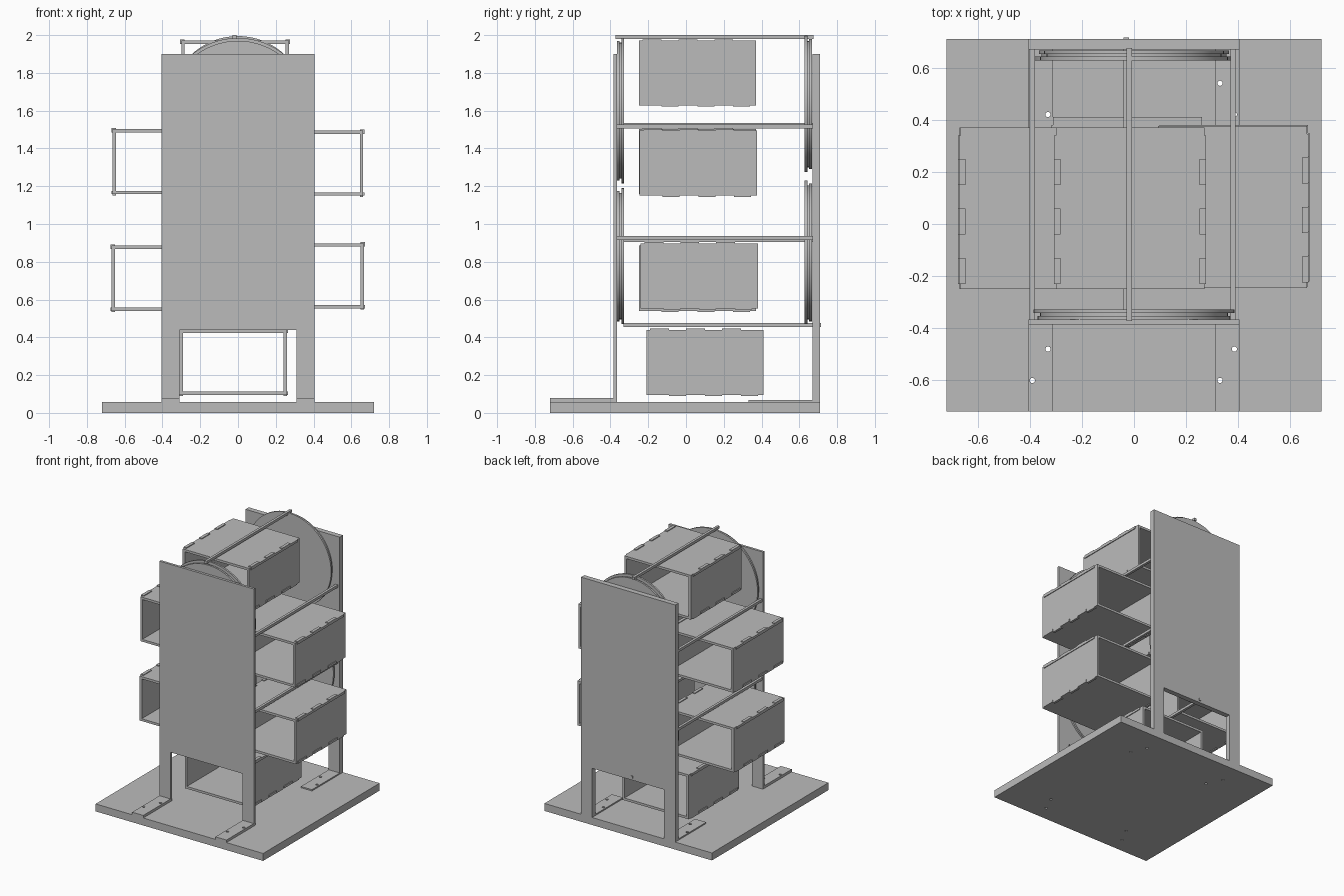
import bpy, bmesh, math
from mathutils import Matrix, Vector

cube = bpy.data.objects.get("Cube")
if cube:
    bpy.data.objects.remove(cube, do_unlink=True)

grey = bpy.data.materials.new("plain_grey")
grey.use_nodes = True
grey.diffuse_color = (0.5, 0.5, 0.5, 1)
grey.node_tree.nodes["Principled BSDF"].inputs["Base Color"].default_value = (0.5, 0.5, 0.5, 1)


def finish(name, bm):
    bmesh.ops.recalc_face_normals(bm, faces=bm.faces)
    mesh = bpy.data.meshes.new(name)
    bm.to_mesh(mesh)
    bm.free()
    mesh.materials.append(grey)
    obj = bpy.data.objects.new(name, mesh)
    bpy.context.collection.objects.link(obj)
    return obj


def add_block(bm, x, y, z):
    """Add a box given its (min, max) range on each axis."""
    lo, hi = Vector((x[0], y[0], z[0])), Vector((x[1], y[1], z[1]))
    size = hi - lo
    matrix = Matrix.Translation((lo + hi) / 2) @ Matrix.Diagonal((*size, 1))
    bmesh.ops.create_cube(bm, size=1, matrix=matrix)


def block(name, x, y, z):
    bm = bmesh.new()
    add_block(bm, x, y, z)
    return finish(name, bm)


def extrude_y(name, profile, y0, y1):
    """Extrude an (x, z) outline from y0 to y1."""
    bm = bmesh.new()
    face = bm.faces.new([bm.verts.new((x, y0, z)) for x, z in profile])
    moved = bmesh.ops.extrude_face_region(bm, geom=[face])["geom"]
    bmesh.ops.translate(bm, vec=(0, y1 - y0, 0),
                        verts=[g for g in moved if isinstance(g, bmesh.types.BMVert)])
    return finish(name, bm)


def smooth(obj):
    bpy.ops.object.select_all(action='DESELECT')
    obj.select_set(True)
    bpy.context.view_layer.objects.active = obj
    bpy.ops.object.shade_smooth_by_angle(angle=math.radians(30))


def disc(name, z, radius, y0, y1):
    bm = bmesh.new()
    matrix = Matrix.Translation((0, (y0 + y1) / 2, z)) @ Matrix.Rotation(math.pi / 2, 4, 'X')
    bmesh.ops.create_cone(bm, cap_ends=True, segments=72, radius1=radius,
                          radius2=radius, depth=y1 - y0, matrix=matrix)
    smooth(finish(name, bm))


# Base slab and the flat feet of the two uprights
BASE = 0.058
drilled = [block("base", (-0.72, 0.72), (-0.72, 0.71), (0, BASE))]
for side, x in (("left", (0.31, 0.405)), ("right", (-0.405, -0.31))):
    drilled.append(block("front_foot_" + side, x, (-0.72, -0.38), (BASE, 0.078)))
    drilled.append(block("back_foot_" + side, x, (0.33, 0.675), (BASE, 0.068)))

# Screw holes through the base and feet
bm = bmesh.new()
for x, y in ((-0.33, -0.48), (-0.39, -0.6), (0.385, -0.48), (0.33, -0.6),
             (-0.33, 0.42), (-0.39, 0.54), (0.385, 0.42), (0.33, 0.54)):
    bmesh.ops.create_cone(bm, cap_ends=True, segments=16, radius1=0.01, radius2=0.01,
                          depth=0.4, matrix=Matrix.Translation((x, y, 0)))
cutter = finish("screw_hole_cutter", bm)
cutter.hide_render = True
for obj in drilled:
    mod = obj.modifiers.new("holes", 'BOOLEAN')
    mod.operation = 'DIFFERENCE'
    mod.solver = 'EXACT'
    mod.object = cutter
graph = bpy.context.evaluated_depsgraph_get()
graph.update()
cut_meshes = [bpy.data.meshes.new_from_object(o.evaluated_get(graph)) for o in drilled]
for obj, mesh in zip(drilled, cut_meshes):
    obj.modifiers.clear()
    obj.data = mesh
bpy.data.objects.remove(cutter, do_unlink=True)

# Tall uprights with a doorway at the bottom
W, D, TOP, DOOR = 0.405, 0.31, 1.9, 0.44
upright = [(-W, BASE), (-W, TOP), (W, TOP), (W, BASE), (D, BASE), (D, DOOR), (-D, DOOR), (-D, BASE)]
extrude_y("front_upright", upright, -0.385, -0.366)
extrude_y("back_upright", upright, 0.67, 0.71)

# Grooved wheels: rim, narrower core, rim
for name, z, radius, y in (("front_top", 1.6, 0.385, -0.366), ("front_bottom", 0.83, 0.36, -0.366),
                           ("back_top", 1.635, 0.36, 0.628), ("back_bottom", 0.85, 0.38, 0.628)):
    outer, inner = (-0.015, 0) if y < 0 else (0, -0.015)
    disc(name + "_wheel_rim_a", z, radius + outer, y, y + 0.014)
    disc(name + "_wheel_core", z, radius - 0.025, y + 0.014, y + 0.024)
    disc(name + "_wheel_rim_b", z, radius + inner, y + 0.024, y + 0.038)

# Hanger rods running front to back
for name, x, z, y in (("top", -0.018, 1.99, (-0.372, 0.675)), ("bottom", -0.03, 0.465, (-0.33, 0.716)),
                      ("upper_right", -0.39, 1.524, (-0.366, 0.67)), ("upper_left", 0.38, 1.516, (-0.366, 0.67)),
                      ("lower_right", -0.39, 0.914, (-0.366, 0.67)), ("lower_left", 0.38, 0.926, (-0.366, 0.67))):
    block("rod_" + name, (x - 0.01, x + 0.01), y, (z - 0.01, z + 0.01))


def carrier(name, x0, y0, z0):
    """Open-ended box with finger-jointed edges."""
    w, length, h, t, lip = 0.57, 0.62, 0.345, 0.018, 0.006
    x1, z1, y = x0 + w, z0 + h, (y0, y0 + length)
    bm = bmesh.new()
    add_block(bm, (x0, x1), y, (z0, z0 + t))
    add_block(bm, (x0, x1), y, (z1 - t, z1))
    for a, sign in ((x0, -1), (x1, 1)):
        wall = sorted((a, a - sign * t))
        add_block(bm, wall, y, (z0 + t, z1 - t))
        out = sorted((a, a + sign * lip))
        for i in range(3):
            f = y0 + 0.02 + 0.19 * i
            finger, gap = (f, f + 0.1), (f + 0.1, min(f + 0.19, y[1]))
            # Wall fingers stand proud above, floor and roof fingers stand proud sideways
            add_block(bm, sorted((a + sign * lip, a - sign * t)), finger, (z1 - t, z1 + lip))
            add_block(bm, out, gap, (z1 - t, z1))
            add_block(bm, out, finger, (z0, z0 + t))
            add_block(bm, wall, gap, (z0 - lip, z0))
    finish(name, bm)


# Six hanging carriers
carrier("carrier_top", -0.30, -0.25, 1.627)
carrier("carrier_upper_right", -0.665, -0.25, 1.158)
carrier("carrier_upper_left", 0.093, -0.245, 1.15)
carrier("carrier_lower_right", -0.67, -0.25, 0.54)
carrier("carrier_lower_left", 0.097, -0.24, 0.553)
carrier("carrier_bottom", -0.31, -0.21, 0.095)
